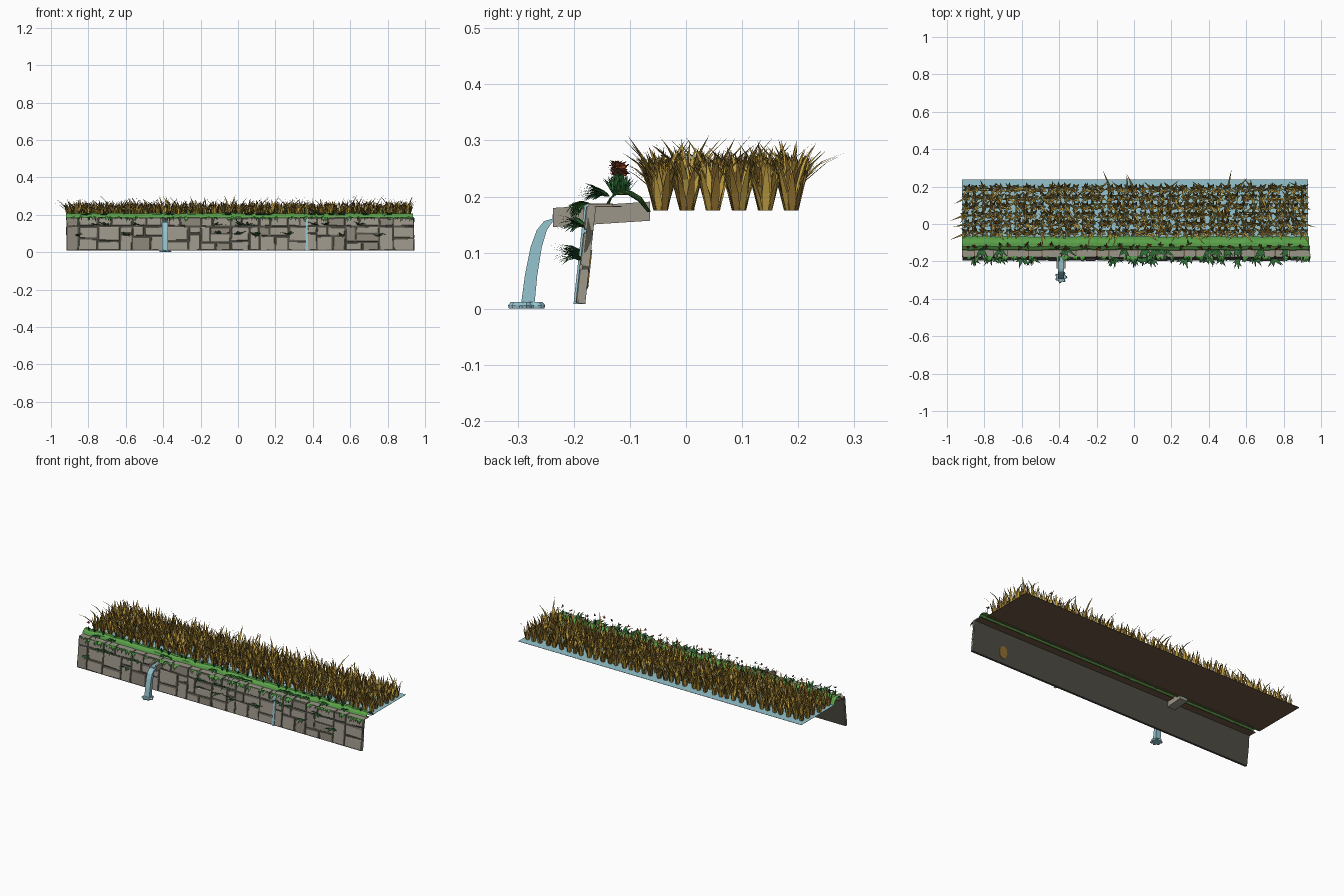
import bpy, bmesh, math, random
from mathutils import Vector

random.seed(7)
U = random.uniform
if "Cube" in bpy.data.objects:
    bpy.data.objects.remove(bpy.data.objects["Cube"])


def material(name, r, g, b):
    m = bpy.data.materials.new(name)
    m.use_nodes = True
    colour = tuple((c / 255) ** 2.2 for c in (r, g, b)) + (1,)
    m.diffuse_color = colour
    m.node_tree.nodes["Principled BSDF"].inputs["Base Color"].default_value = colour
    return m


STONE = material("warm grey stone", 155, 149, 136)
DARK_STONE = material("dark grey stone", 136, 130, 117)
MORTAR = material("dark mortar", 78, 77, 69)
MUD = material("paddy mud", 112, 90, 70)
WATER = material("water blue", 148, 194, 205)
GRASS = material("bright grass", 90, 158, 74)
LEAF = material("deep green leaf", 50, 106, 56)
GOLD = material("golden straw", 190, 157, 68)
STRAW = material("brown straw", 142, 110, 50)
RED = material("rust red", 134, 66, 44)


def finish(bm, name, mats):
    mesh = bpy.data.meshes.new(name)
    bm.to_mesh(mesh)
    bm.free()
    for m in mats:
        mesh.materials.append(m)
    bpy.context.collection.objects.link(bpy.data.objects.new(name, mesh))


def loft(bm, rings, mat=0):
    """Skin closed rings of points with quads and cap both ends."""
    vs = [[bm.verts.new(p) for p in ring] for ring in rings]
    n = len(vs[0])
    faces = [bm.faces.new(vs[0][::-1]), bm.faces.new(vs[-1])]
    for a, b in zip(vs, vs[1:]):
        for i in range(n):
            faces.append(bm.faces.new((a[i], a[(i + 1) % n], b[(i + 1) % n], b[i])))
    for f in faces:
        f.material_index = mat
    bmesh.ops.recalc_face_normals(bm, faces=faces)


def box(bm, x0, x1, y0, y1, z0, z1, mat=0, slope=0.0):
    """Box whose z shifts by slope * y."""
    def ring(y):
        s = slope * y
        return [(x0, y, z0 + s), (x1, y, z0 + s), (x1, y, z1 + s), (x0, y, z1 + s)]
    loft(bm, [ring(y0), ring(y1)], mat)


def blade(bm, p, heading, length, width, lean, bend, mat):
    """Tapered, bending leaf; lean and bend are angles away from vertical."""
    out = Vector((math.cos(heading), math.sin(heading), 0))
    side = Vector((-out.y, out.x, 0)) * width / 2
    pos, last = Vector(p), None
    for i, taper in enumerate((0.85, 1, 0.6)):
        pair = (bm.verts.new(pos - side * taper), bm.verts.new(pos + side * taper))
        if last:
            bm.faces.new((*last, pair[1], pair[0])).material_index = mat
        last = pair
        a = lean + bend * i / 3
        pos = pos + (out * math.sin(a) + Vector((0, 0, math.cos(a)))) * length / 3
    bm.faces.new((*last, bm.verts.new(pos))).material_index = mat


LEFT, RIGHT = -0.92, 0.945


def front(z):
    return -0.197 + 0.11 * z


def wall_slab(bm, x0, x1, z0, z1, near, far):
    """Slab parallel to the leaning wall."""
    loft(bm, [[(x, front(z) + d, z) for z, d in
               ((z0, near), (z1, near), (z1, far), (z0, far))] for x in (x0, x1)])


# Mortar core of the leaning wall
bm = bmesh.new()
wall_slab(bm, LEFT + 0.004, RIGHT - 0.004, 0.008, 0.183, 0.004, 0.0165)
finish(bm, "wall_backing", [MORTAR])

# Irregular stone blocks, laid in repeating patterns of cells
PATTERNS = [
    [(0, 0.4, 0, 1), (0.4, 1, 0, 0.5), (0.4, 1, 0.5, 1)],
    [(0, 0.55, 0, 0.6), (0.55, 1, 0, 0.6), (0, 0.35, 0.6, 1), (0.35, 1, 0.6, 1)],
    [(0, 0.65, 0, 0.4), (0, 0.65, 0.4, 1), (0.65, 1, 0, 0.7), (0.65, 1, 0.7, 1)],
    [(0, 0.5, 0, 0.35), (0.5, 1, 0, 0.35), (0, 0.3, 0.35, 1), (0.3, 1, 0.35, 0.7),
     (0.3, 1, 0.7, 1)],
]


def stone(bm, x0, x1, z0, z1):
    def ring(inset, depth):
        pts = []
        for x, z in ((x0 + inset, z0 + inset), (x1 - inset, z0 + inset),
                     (x1 - inset, z1 - inset), (x0 + inset, z1 - inset)):
            z += U(-0.002, 0.002)
            pts.append((x + U(-0.002, 0.002), front(z) + depth, z))
        return pts
    loft(bm, [ring(0.003, 0.016), ring(0.0045, 0.001), ring(0.0065, -0.001)],
         int(random.random() < 0.2))


bm = bmesh.new()
x, k = LEFT, 0
while x < RIGHT - 0.01:
    w = U(0.15, 0.21)
    if RIGHT - x - w < 0.1:
        w = RIGHT - x
    for a, b, c, d in PATTERNS[k % 4]:
        stone(bm, x + a * w, x + b * w, 0.008 + c * 0.13, 0.008 + d * 0.13)
    # top course, with its flat ledge reaching back under the grass
    for a, b in ((0, 0.4), (0.4, 1)):
        stone(bm, x + a * w, x + b * w, 0.138, 0.186)
        box(bm, x + a * w + 0.003, x + b * w - 0.003, -0.174, -0.13, 0.1835, U(0.185, 0.188))
    x += w
    k += random.choice((1, 1, 2, 3))
finish(bm, "wall_stones", [STONE, DARK_STONE])

# Earth strip under the ledge and the bank
bm = bmesh.new()
box(bm, LEFT, 0.94, -0.168, -0.115, 0.181, 0.1833)
finish(bm, "ledge_earth", [MUD])

# Clay patch on the back of the wall
bm = bmesh.new()
loft(bm, [[(0.74 + 0.026 * math.cos(a), front(0.07 + 0.036 * math.sin(a)) + d,
            0.07 + 0.036 * math.sin(a)) for a in (math.tau * i / 10 for i in range(10))]
          for d in (0.016, 0.0185)])
finish(bm, "clay_patch", [STRAW])

# Flooded field: thin mud bed with a thin sheet of water
for name, mat, z in (("mud_bed", MUD, 0.174), ("water_sheet", WATER, 0.1748)):
    bm = bmesh.new()
    box(bm, LEFT, 0.93, -0.085, 0.238, z, z + 0.0006)
    finish(bm, name, [mat])

# Arched turf sheet between field and wall
bm = bmesh.new()
profile = [(-0.14, 0.186), (-0.134, 0.199), (-0.12, 0.208), (-0.1, 0.207),
           (-0.082, 0.196), (-0.066, 0.174)]
profile += [(y, z - 0.002) for y, z in profile[::-1]]
rings = []
for i in range(41):
    x = LEFT + (0.935 - LEFT) * i / 40
    wave = U(-0.003, 0.003)
    rings.append([(x, y + wave, z + wave * (z > 0.19)) for y, z in profile])
loft(bm, rings)
finish(bm, "grass_bank", [GRASS])

# Ripe rice in six rows of clumps
bm = bmesh.new()
for row in range(6):
    for col in range(41):
        cx = -0.895 + col * 0.045 + U(-0.009, 0.009)
        cy = -0.045 + row * 0.0465 + U(-0.002, 0.002)
        turn = U(0, math.tau)
        for i in range(6):        # broad upright stalks
            h = turn + i * math.tau / 6 + U(-0.2, 0.2)
            blade(bm, (cx + 0.009 * math.cos(h), cy + 0.009 * math.sin(h), 0.175), h,
                  U(0.07, 0.1), 0.015, U(0.15, 0.27), U(0, 0.35), int(i > 3))
        # one leaning ear and one long arching leaf
        blade(bm, (cx, cy, 0.19), U(0, math.tau), U(0.085, 0.105), 0.011, U(0.1, 0.4),
              U(0.2, 0.9), 1)
        blade(bm, (cx, cy, 0.19), U(0, math.tau), U(0.09, 0.145), 0.011, U(0.3, 0.65),
              U(0.5, 1.1), 0)
finish(bm, "rice_clumps", [GOLD, STRAW])

# Small tufts and rust-red sprigs on the bank
bm = bmesh.new()
for i in range(34):
    cx, cy = LEFT + 0.03 + i * 0.054 + U(-0.015, 0.015), U(-0.128, -0.105)
    for j in range(6):
        blade(bm, (cx, cy, 0.203), U(0, math.tau), U(0.02, 0.042), 0.007,
              U(0.1, 0.7), U(0, 0.6), 0)
    top = U(0.236, 0.255)
    blade(bm, (cx, cy, 0.203), 0, top - 0.2, 0.004, 0, 0, 0)
    for j in range(4):
        blade(bm, (cx, cy, top), U(0, math.tau), 0.016, 0.009, U(0.3, 1.3), 0.8, 1)
finish(bm, "bank_tufts", [LEAF, RED])

# Grass hanging in clumps down over the top course
bm = bmesh.new()
for i in range(60):
    cx, drop = U(LEFT + 0.015, RIGHT - 0.015), U(0.015, 0.045)
    for j in range(3):
        blade(bm, (cx + U(-0.012, 0.012), -0.172, 0.188), -math.pi / 2 + U(-0.5, 0.5),
              drop + U(0, 0.012), 0.012, U(1.3, 1.8), U(1.4, 2.0), int(j > 1))
finish(bm, "hanging_grass", [GRASS, LEAF])

# Ferns arching from the bank, the top course and the wall joints
bm = bmesh.new()
spots = [(U(LEFT + 0.03, RIGHT - 0.03), -0.14, 0.2) for i in range(14)]
spots += [(U(LEFT + 0.03, RIGHT - 0.03), front(0.145), 0.145) for i in range(9)]
spots += [(x, front(0.09), U(0.085, 0.1))
          for x in (-0.86, -0.6, -0.1, 0.0, 0.1, 0.27, 0.55, 0.75)]
for cx, cy, cz in spots:
    for j in range(7):
        blade(bm, (cx + U(-0.012, 0.012), cy, cz), -math.pi / 2 + U(-1.1, 1.1),
              U(0.035, 0.06), 0.012, U(0.9, 1.4), U(0.5, 1.3), 0)
finish(bm, "wall_ferns", [LEAF])

# Stone spout: floor and two cheeks, with water running inside
SX = -0.39
bm = bmesh.new()
box(bm, SX - 0.025, SX + 0.025, -0.237, -0.064, 0.161, 0.172, 0, 0.065)
for s in (-1, 1):
    box(bm, SX + s * 0.025, SX + s * 0.014, -0.237, -0.064, 0.172, 0.195, 0, 0.065)
finish(bm, "stone_spout", [STONE])
bm = bmesh.new()
box(bm, SX - 0.014, SX + 0.014, -0.238, -0.066, 0.172, 0.183, 0, 0.065)
finish(bm, "spout_water", [WATER])

# Falling water from the spout
bm = bmesh.new()
path = [(-0.232, 0.161, 0.004), (-0.245, 0.156, 0.008), (-0.257, 0.14, 0.009),
        (-0.267, 0.11, 0.01), (-0.276, 0.06, 0.011), (-0.282, 0.008, 0.012)]
loft(bm, [[(SX + a * 0.016, y + b * r, z) for a, b in ((-1, -1), (1, -1), (1, 1), (-1, 1))]
          for y, z, r in path])
finish(bm, "waterfall", [WATER])

# Lobed splash pool below it
bm = bmesh.new()
rings = []
for z, s in ((0, 0.95), (0.006, 1), (0.012, 0.85)):
    rings.append([(SX + s * r * math.cos(a), -0.284 + s * r * math.sin(a), z)
                  for a, r in ((math.tau * i / 35, 0.029 + 0.005 * math.cos(math.tau * i / 5))
                               for i in range(35))])
loft(bm, rings)
finish(bm, "splash_pool", [WATER])

# Narrow trickle running down the wall
bm = bmesh.new()
wall_slab(bm, 0.361, 0.375, 0.008, 0.187, -0.0045, 0.004)
finish(bm, "wall_trickle", [WATER])
